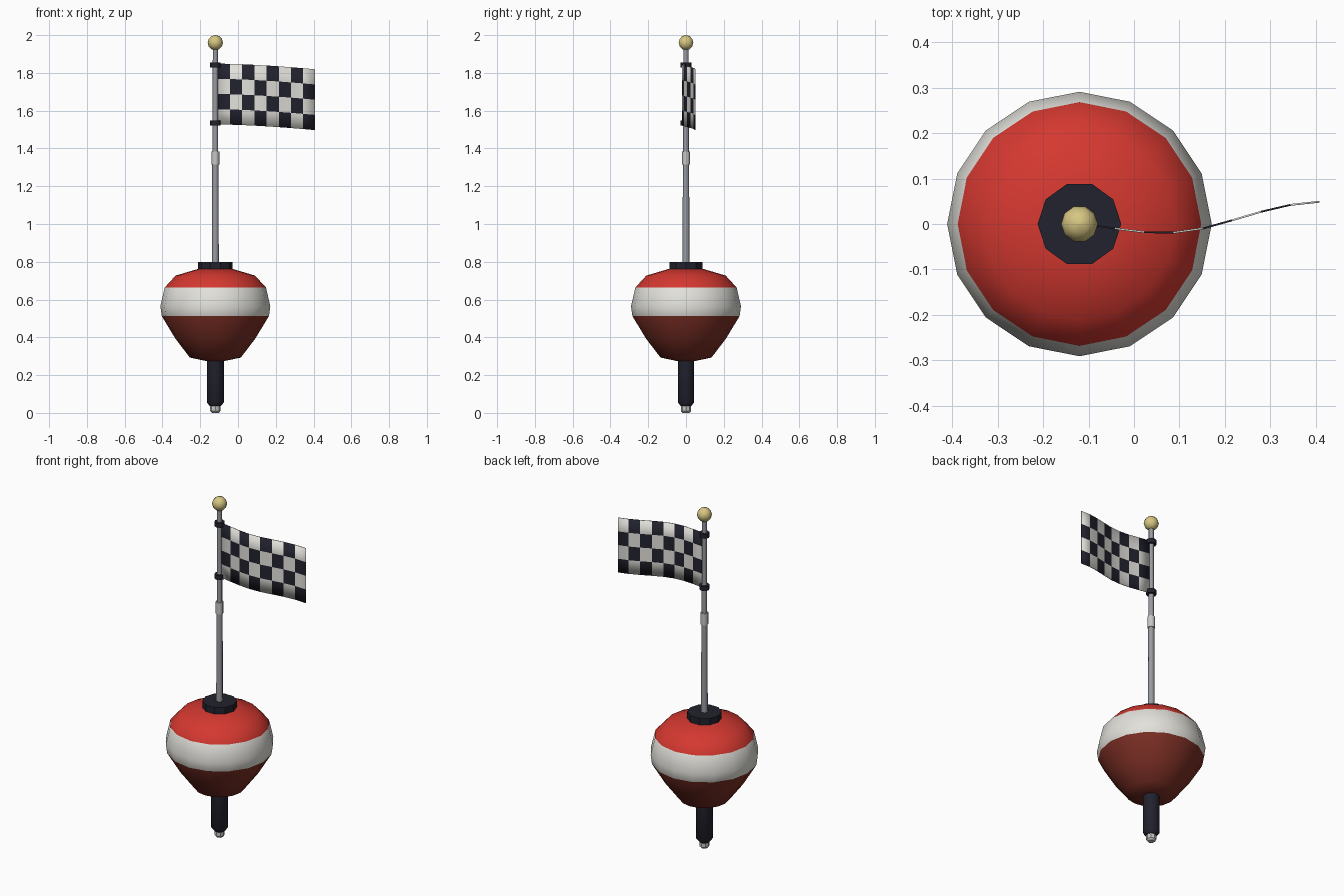
import bpy, bmesh, math

if "Cube" in bpy.data.objects:
    bpy.data.objects.remove(bpy.data.objects["Cube"])

CX = -0.12  # the float and pole axis sits left of centre


def material(name, r, g, b):
    lin = [((c / 255 + 0.055) / 1.055) ** 2.4 for c in (r, g, b)]
    m = bpy.data.materials.new(name)
    m.diffuse_color = (*lin, 1)
    m.use_nodes = True
    m.node_tree.nodes["Principled BSDF"].inputs["Base Color"].default_value = m.diffuse_color
    return m


RED = material("bright red", 212, 56, 48)
MAROON = material("dark red", 122, 46, 36)
WHITE = material("off white", 226, 225, 219)
BLACK = material("blue black", 34, 34, 46)
STEEL = material("pole grey", 152, 155, 161)
SILVER = material("pale metal", 198, 198, 196)
GOLD = material("pale gold", 214, 198, 130)


def finish(bm, name, mats, angle=35):
    bmesh.ops.recalc_face_normals(bm, faces=bm.faces)
    me = bpy.data.meshes.new(name)
    bm.to_mesh(me)
    bm.free()
    for m in mats:
        me.materials.append(m)
    ob = bpy.data.objects.new(name, me)
    bpy.context.collection.objects.link(ob)
    bpy.ops.object.select_all(action='DESELECT')
    ob.select_set(True)
    bpy.context.view_layer.objects.active = ob
    bpy.ops.object.shade_smooth_by_angle(angle=math.radians(angle))
    return ob


def lathe(name, profile, sides, mats, rule=None, angle=35):
    """Closed solid of revolution from (radius, z) points, bottom to top."""
    bm = bmesh.new()
    rings = [[bm.verts.new((CX + r * math.cos(2 * math.pi * i / sides),
                            r * math.sin(2 * math.pi * i / sides), z))
              for i in range(sides)] for r, z in profile]
    for a, b in zip(rings, rings[1:]):
        for i in range(sides):
            j = (i + 1) % sides
            bm.faces.new((a[i], a[j], b[j], b[i]))
    bm.faces.new(rings[0][::-1])
    bm.faces.new(rings[-1])
    if rule:
        for f in bm.faces:
            f.material_index = rule(f.calc_center_median().z)
    return finish(bm, name, mats, angle)


# Float body: dark red below, white band, red above
lathe("float_body",
      [(0.05, 0.275), (0.135, 0.293), (0.212, 0.394), (0.284, 0.513), (0.291, 0.565),
       (0.268, 0.664), (0.21, 0.727), (0.095, 0.761)],
      16, [MAROON, WHITE, RED],
      lambda z: 0 if z < 0.513 else 1 if z < 0.664 else 2, angle=60)

# Collar on top, stem and end nut below
lathe("top_collar", [(0.092, 0.75), (0.092, 0.80)], 10, [BLACK])
lathe("bottom_stem", [(0.03, 0.037), (0.045, 0.055), (0.045, 0.30)], 10, [BLACK], angle=40)
lathe("end_nut", [(0.018, 0.0), (0.027, 0.01), (0.027, 0.04)], 8, [SILVER])

# Two-section pole with ferrule
lathe("lower_pole", [(0.0185, 0.78), (0.0165, 1.34)], 8, [STEEL], angle=50)
lathe("upper_pole", [(0.015, 1.34), (0.0135, 1.94)], 8, [STEEL], angle=50)
lathe("pole_ferrule", [(0.021, 1.315), (0.021, 1.384)], 8, [SILVER], angle=50)

# Clamps holding the flag
for name, z in (("upper_clamp", 1.842), ("lower_clamp", 1.534)):
    lathe(name, [(0.028, z - 0.013), (0.028, z + 0.013)], 8, [BLACK], angle=50)

# Ball finial
lathe("ball_finial",
      [(0.04 * math.sin(math.pi * k / 6) + 0.0005, 1.96 - 0.04 * math.cos(math.pi * k / 6))
       for k in range(7)], 10, [GOLD], angle=60)

# Chequered flag: 8 x 4 cells, rippled sideways and drooping to the free end
COLS, ROWS = 8, 4
ripple = [0, -0.010, -0.018, -0.019, -0.010, 0.008, 0.027, 0.042, 0.049]
bm = bmesh.new()
grid = []
for c in range(COLS + 1):
    t = c / COLS
    top = 1.849 - 0.030 * t ** 1.6
    grid.append([bm.verts.new((-0.106 + 0.514 * t, ripple[c], top - 0.322 * r / ROWS))
                 for r in range(ROWS + 1)])
for c in range(COLS):
    for r in range(ROWS):
        f = bm.faces.new((grid[c][r], grid[c][r + 1], grid[c + 1][r + 1], grid[c + 1][r]))
        f.material_index = (c + r) % 2
flag = finish(bm, "chequered_flag", [BLACK, WHITE], angle=40)
solid = flag.modifiers.new("cloth_thickness", 'SOLIDIFY')
solid.thickness = 0.004
solid.offset = 0
